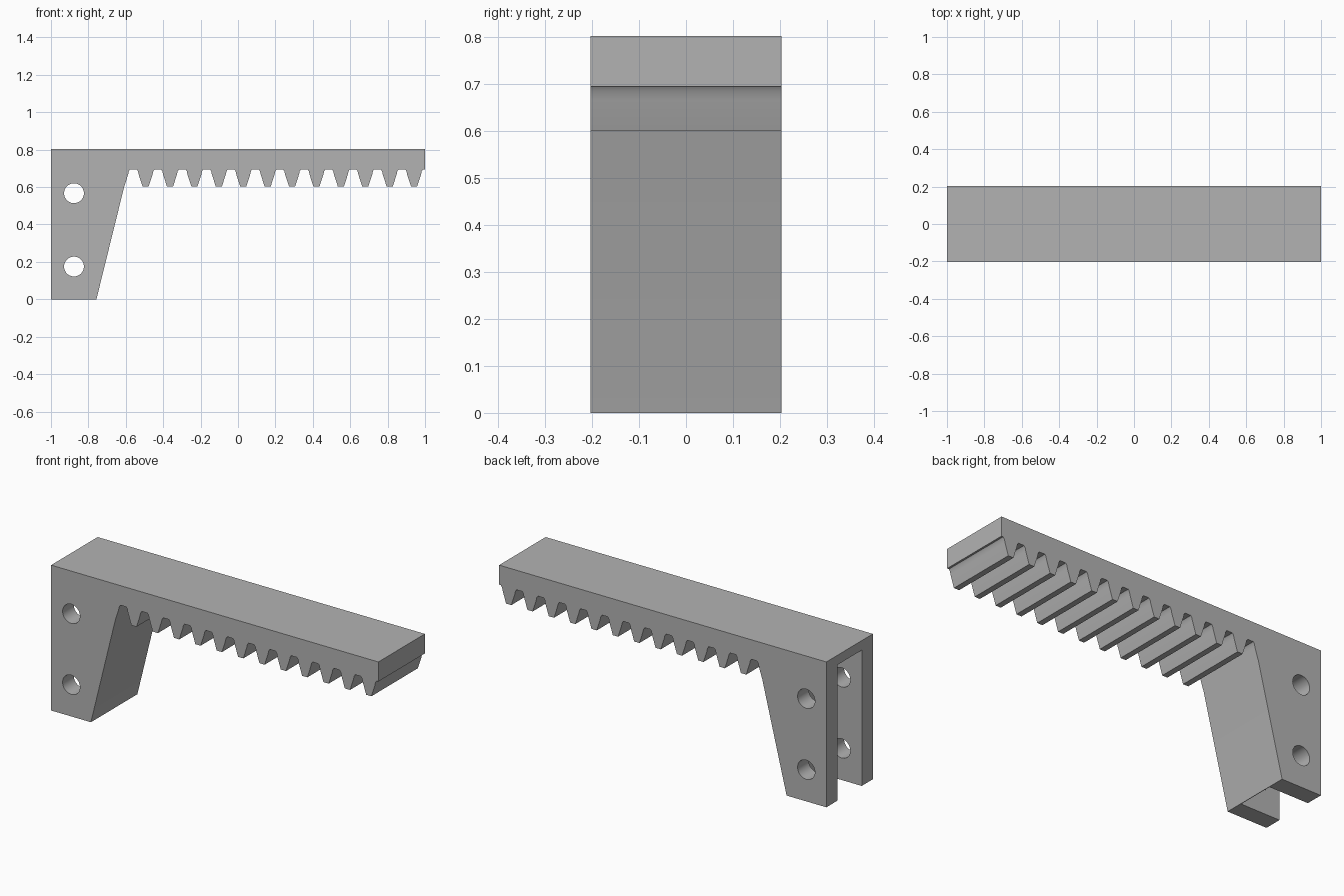
import bpy, bmesh, math

if "Cube" in bpy.data.objects:
    bpy.data.objects.remove(bpy.data.objects["Cube"])

HALF_DEPTH = 0.203
TOP, TIP = 0.803, 0.602
PITCH, FIRST, TEETH = 0.1305, -0.494, 12

# One plain grey for the whole part
grey = bpy.data.materials.new("plain grey")
grey.use_nodes = True
colour = (0.45, 0.45, 0.45, 1)
grey.diffuse_color = colour
grey.node_tree.nodes["Principled BSDF"].inputs["Base Color"].default_value = colour


def extrude_profile(name, points, half_depth):
    """Extrude an (x, z) outline symmetrically along y."""
    bm = bmesh.new()
    face = bm.faces.new([bm.verts.new((x, -half_depth, z)) for x, z in points])
    new = bmesh.ops.extrude_face_region(bm, geom=[face])["geom"]
    verts = [v for v in new if isinstance(v, bmesh.types.BMVert)]
    bmesh.ops.translate(bm, verts=verts, vec=(0, 2 * half_depth, 0))
    bmesh.ops.recalc_face_normals(bm, faces=bm.faces)
    mesh = bpy.data.meshes.new(name)
    bm.to_mesh(mesh)
    bm.free()
    mesh.materials.append(grey)
    obj = bpy.data.objects.new(name, mesh)
    bpy.context.collection.objects.link(obj)
    return obj


def cut(target, cutter):
    """Subtract the cutter from the target and discard it."""
    cutter.hide_render = True
    mod = target.modifiers.new("cut", "BOOLEAN")
    mod.operation = "DIFFERENCE"
    mod.solver = "EXACT"
    mod.object = cutter
    bpy.ops.object.select_all(action="DESELECT")
    target.select_set(True)
    bpy.context.view_layer.objects.active = target
    bpy.ops.object.modifier_apply(modifier=mod.name)
    bpy.data.objects.remove(cutter)


# Tooth flank from tip to rounded root, as (offset from centre, height)
flank = [(0.016, TIP), (0.037, 0.667), (0.041, 0.685), (0.048, 0.695)]

# Outline: mounting bracket, then the row of teeth, then the straight top
outline = [(-1, TOP), (-1, 0), (-0.757, 0)]
outline += [(FIRST - PITCH + dx, z) for dx, z in flank]
for i in range(TEETH):
    centre = FIRST + i * PITCH
    outline += [(centre - dx, z) for dx, z in reversed(flank)]
    outline += [(centre + dx, z) for dx, z in flank]
outline += [(1, 0.695), (1, TOP)]
rack = extrude_profile("toothed_rack", outline, HALF_DEPTH)

# Open slot between the two bracket cheeks
slot = [(-1.1, -0.1), (-0.76, -0.1), (-0.76, 0.75), (-1.1, 0.75)]
cut(rack, extrude_profile("slot_cutter", slot, 0.106))

# Two bolt holes through both cheeks
for z in (0.175, 0.567):
    bpy.ops.mesh.primitive_cylinder_add(
        vertices=48, radius=0.053, depth=1,
        location=(-0.877, 0, z), rotation=(math.pi / 2, 0, 0))
    hole = bpy.context.object
    hole.data.materials.append(grey)
    cut(rack, hole)

bpy.ops.object.select_all(action="DESELECT")
rack.select_set(True)
bpy.context.view_layer.objects.active = rack
bpy.ops.object.shade_smooth_by_angle(angle=math.radians(25))
